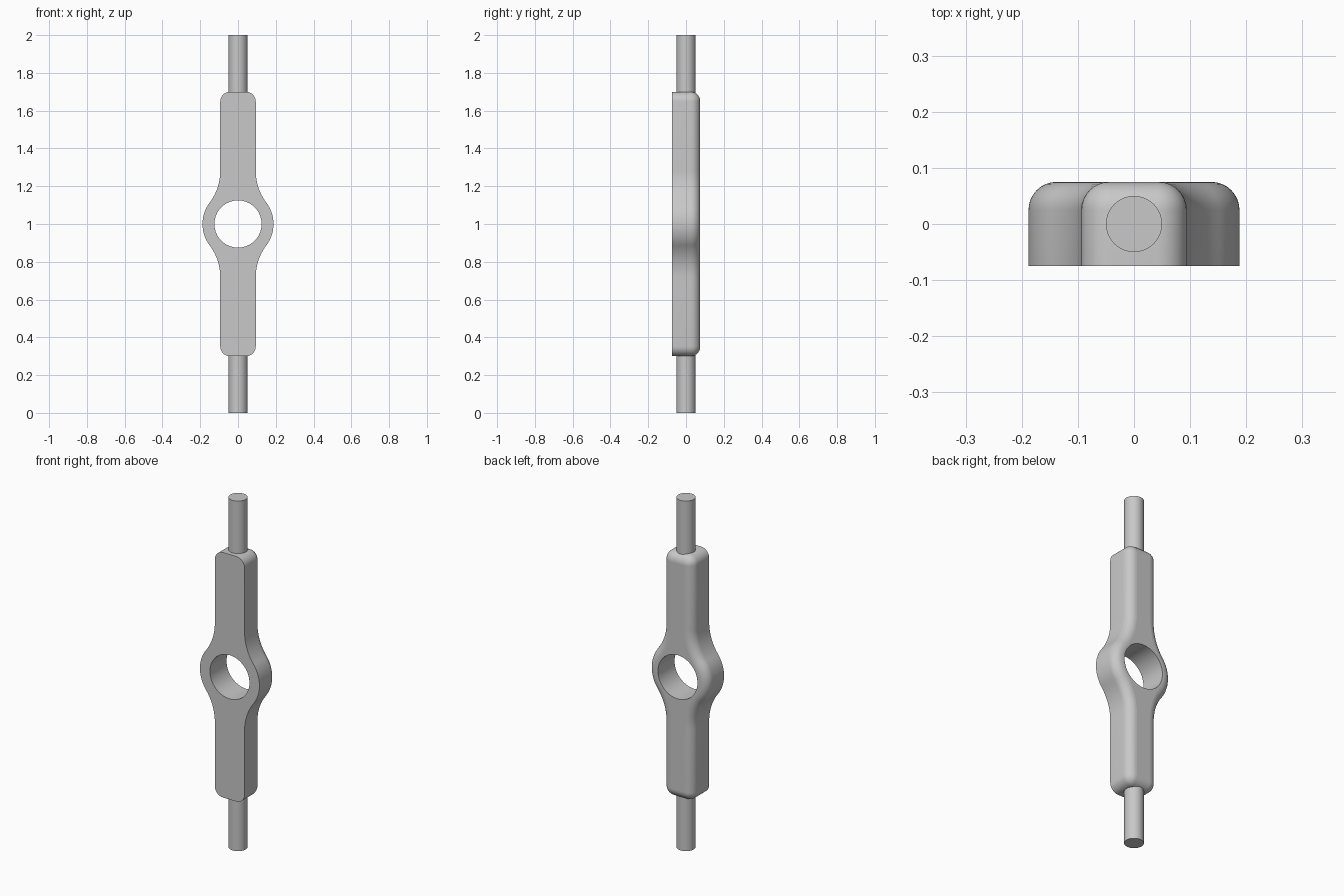
import bpy
import bmesh
from math import sin, cos, pi, atan2, sqrt

cube = bpy.data.objects.get("Cube")
if cube:
    bpy.data.objects.remove(cube, do_unlink=True)

grey = bpy.data.materials.new("light grey metal")
grey.use_nodes = True
colour = (0.58, 0.58, 0.58, 1)
grey.diffuse_color = colour
grey.node_tree.nodes["Principled BSDF"].inputs["Base Color"].default_value = colour

MID = 1.0          # height of the eye
HALF_W = 0.094     # half width of the bar
HALF_L = 0.7       # half length of the bar
HALF_D = 0.075     # half depth of the bar
EYE_R = 0.188
HOLE_R = 0.125
BLEND_R = 0.28     # concave blend from bar to eye
CORNER_R = 0.052
ROUND = 0.05       # rounding of the rear edge
PIN_R = 0.05


def arc(cx, cz, r, start, end, n):
    steps = [start + (end - start) * i / n for i in range(n + 1)]
    return [(cx + r * cos(a), cz + r * sin(a)) for a in steps]


def outline(inset):
    """Closed bar outline, moved inwards by inset."""
    bx = HALF_W + BLEND_R
    bz = sqrt((EYE_R + BLEND_R) ** 2 - bx ** 2)
    meet = atan2(bz, bx)
    quarter = arc(0, 0, EYE_R - inset, 0, meet, 14)
    quarter += arc(bx, bz, BLEND_R + inset, meet + pi, pi, 14)[1:]
    quarter += arc(HALF_W - CORNER_R, HALF_L - CORNER_R,
                   CORNER_R - inset, 0, pi / 2, 8)
    upper = quarter + [(-x, z) for x, z in reversed(quarter[1:])]
    upper.append((-quarter[0][0], 0))
    return upper + [(x, -z) for x, z in reversed(upper[1:-1])]


def add_loop(bm, points, y):
    verts = [bm.verts.new((x, y, MID + z)) for x, z in points]
    edges = [bm.edges.new((v, verts[i - 1])) for i, v in enumerate(verts)]
    return verts, edges


def bridge(bm, a, b):
    for i in range(len(a)):
        bm.faces.new((a[i - 1], a[i], b[i], b[i - 1])).smooth = True


def finish(obj):
    obj.data.materials.append(grey)
    bpy.ops.object.select_all(action="DESELECT")
    obj.select_set(True)
    bpy.context.view_layer.objects.active = obj


# Bar with eye: flat front, rounded rear edge
bm = bmesh.new()
loops = [add_loop(bm, outline(0), -HALF_D)]
for i in range(9):
    t = i / 8 * pi / 2
    loops.append(add_loop(bm, outline(ROUND * (1 - cos(t))),
                          HALF_D - ROUND * (1 - sin(t))))
for low, high in zip(loops, loops[1:]):
    bridge(bm, low[0], high[0])

# Through hole
circle = arc(0, 0, HOLE_R, 0, 2 * pi, 64)[:-1]
holes = [add_loop(bm, circle, y) for y in (-HALF_D, HALF_D)]
bridge(bm, holes[0][0], holes[1][0])

# Flat front and rear faces around the hole
for outer, inner, facing in ((loops[0], holes[0], -1), (loops[-1], holes[1], 1)):
    bmesh.ops.triangle_fill(bm, use_beauty=True, use_dissolve=False,
                            edges=outer[1] + inner[1], normal=(0, facing, 0))
bmesh.ops.recalc_face_normals(bm, faces=bm.faces)
mesh = bpy.data.meshes.new("eye_bar")
bm.to_mesh(mesh)
bm.free()
bar = bpy.data.objects.new("eye_bar", mesh)
bpy.context.collection.objects.link(bar)
finish(bar)
bpy.ops.object.shade_smooth_by_angle(angle=pi / 6)
for face in mesh.polygons:
    if abs(face.normal.y) > 0.999:
        face.use_smooth = False

# Round pins at both ends
for name, side in (("upper_pin", 1), ("lower_pin", -1)):
    root, tip = HALF_L - 0.06, 1.0
    bpy.ops.mesh.primitive_cylinder_add(
        vertices=48, radius=PIN_R, depth=tip - root,
        location=(0, 0, MID + side * (root + tip) / 2))
    pin = bpy.context.object
    pin.name = name
    finish(pin)
    bpy.ops.object.shade_smooth_by_angle(angle=pi / 6)
